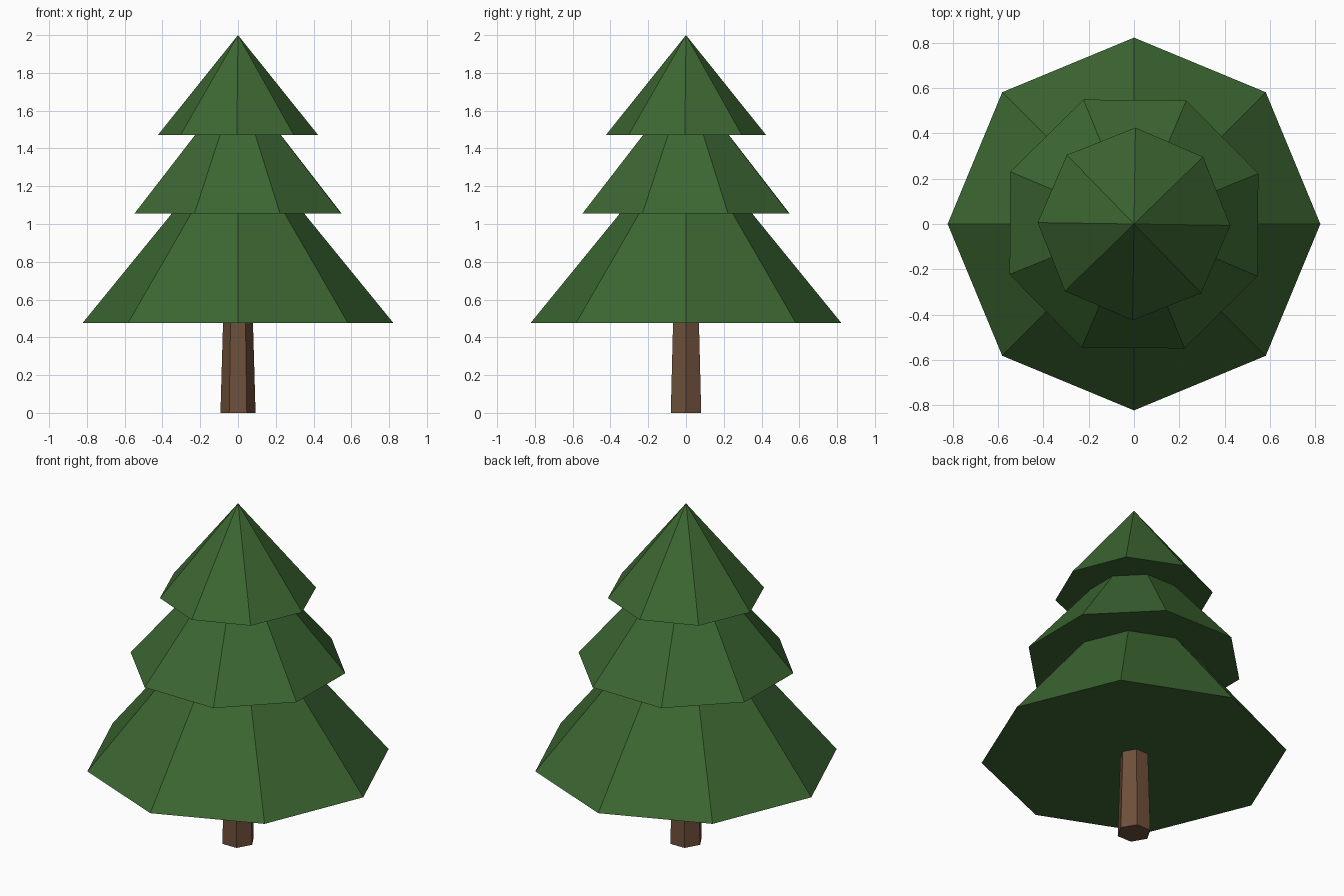
import bpy
import math

if "Cube" in bpy.data.objects:
    bpy.data.objects.remove(bpy.data.objects["Cube"])


def material(name, rgb):
    mat = bpy.data.materials.new(name)
    mat.diffuse_color = (*rgb, 1.0)
    mat.use_nodes = True
    mat.node_tree.nodes["Principled BSDF"].inputs["Base Color"].default_value = mat.diffuse_color
    return mat


def tapered(name, sides, r_low, r_high, z_low, z_high, angle, mat):
    """Flat-shaded closed cone or frustum; first corner sits at the given angle from +x."""
    bpy.ops.mesh.primitive_cone_add(
        vertices=sides, radius1=r_low, radius2=r_high,
        depth=z_high - z_low, location=(0, 0, (z_low + z_high) / 2))
    obj = bpy.context.object
    obj.name = name
    # the primitive starts on +y, so turn its first corner onto +x
    obj.rotation_euler.z = angle - math.pi / 2
    obj.data.materials.append(mat)
    return obj


green = material("needle green", (0.045, 0.135, 0.032))
brown = material("bark brown", (0.155, 0.079, 0.042))

# Six-sided trunk, narrowing upward into the lowest tier
tapered("trunk", 6, 0.093, 0.078, 0.0, 0.52, 0.0, brown)

# Three eight-sided foliage tiers, each twisted a little further
tiers = [
    ("lower_foliage", 0.822, 0.477, 1.485),
    ("middle_foliage", 0.592, 1.055, 1.765),
    ("upper_foliage", 0.425, 1.47, 2.0),
]
for i, (name, radius, z_low, z_high) in enumerate(tiers):
    tapered(name, 8, radius, 0.0, z_low, z_high, -0.4 * i, green)
